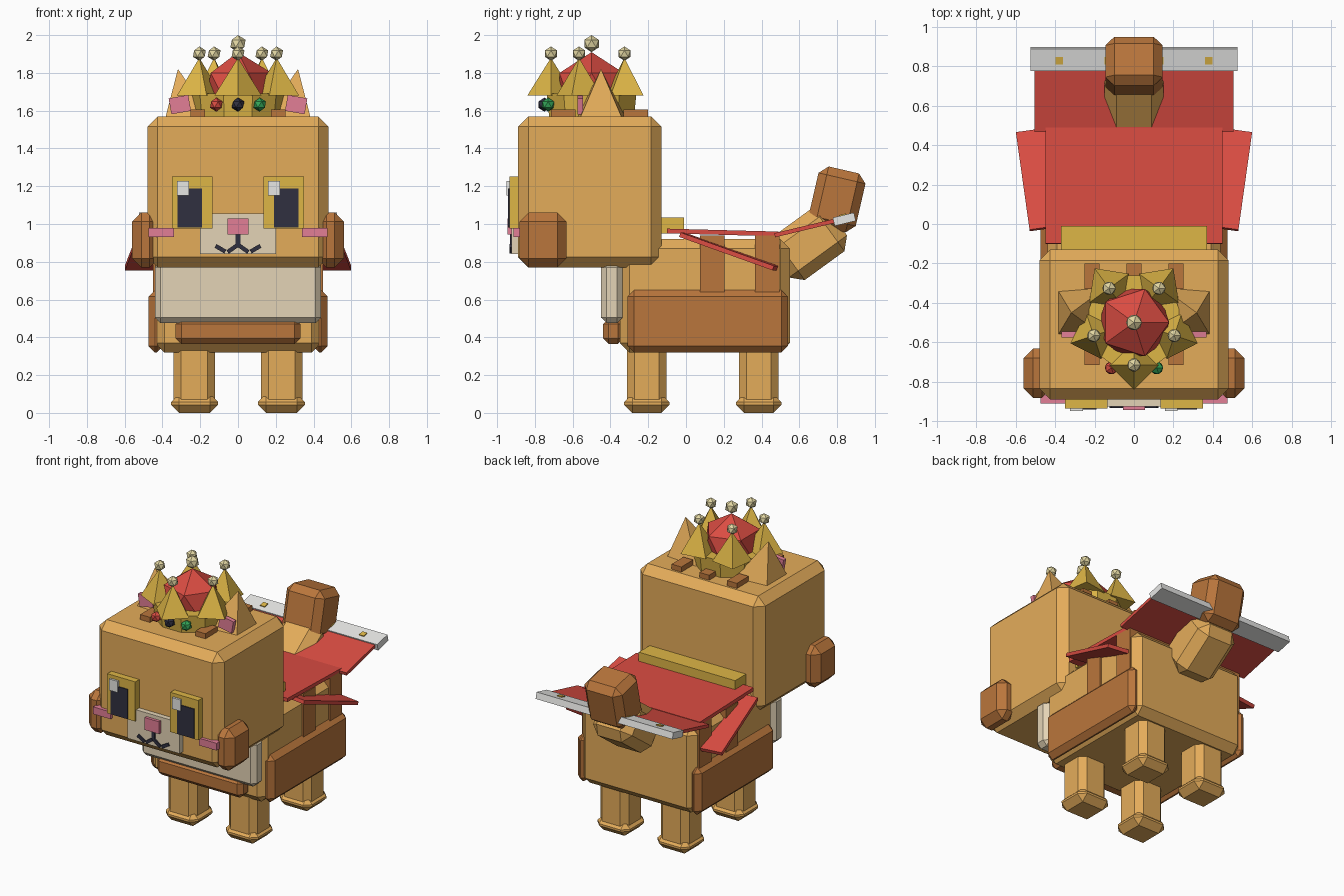
import bpy, bmesh, math
from mathutils import Matrix, Euler, Vector

if "Cube" in bpy.data.objects:
    bpy.data.objects.remove(bpy.data.objects["Cube"])


def mat(name, r, g, b):
    m = bpy.data.materials.new(name)
    lin = [((c / 255 + 0.055) / 1.055) ** 2.4 if c > 10 else c / 255 / 12.92 for c in (r, g, b)]
    m.diffuse_color = (*lin, 1)
    m.use_nodes = True
    m.node_tree.nodes["Principled BSDF"].inputs["Base Color"].default_value = m.diffuse_color
    return m


TAN = mat("tan_fur", 228, 172, 90)
BROWN = mat("brown_fur", 186, 118, 60)
CREAM = mat("cream_fur", 228, 212, 182)
GOLD = mat("gold", 222, 182, 70)
RED = mat("red_cloth", 218, 76, 66)
NAVY = mat("dark_navy", 48, 48, 64)
WHITE = mat("white_trim", 232, 232, 230)
PINK = mat("pink", 226, 126, 150)
GREEN = mat("green_gem", 52, 165, 88)
PALE = mat("pale_bead", 226, 214, 162)


def finish(bm, name, m, loc, rot=(0, 0, 0)):
    me = bpy.data.meshes.new(name)
    e = Euler([math.radians(a) for a in rot]).to_matrix().to_4x4()
    bmesh.ops.transform(bm, matrix=Matrix.Translation(Vector(loc)) @ e, verts=bm.verts)
    bmesh.ops.recalc_face_normals(bm, faces=bm.faces)
    bm.to_mesh(me)
    bm.free()
    me.materials.append(m)
    ob = bpy.data.objects.new(name, me)
    bpy.context.collection.objects.link(ob)
    return ob


def box(name, m, loc, size, bevel=0, rot=(0, 0, 0), vertical=False):
    """Chamfered box by centre and size."""
    bm = bmesh.new()
    bmesh.ops.create_cube(bm, size=1)
    bmesh.ops.scale(bm, vec=size, verts=bm.verts)
    if bevel:
        edges = [e for e in bm.edges if not vertical
                 or abs(e.verts[0].co.z - e.verts[1].co.z) > 1e-4]
        bmesh.ops.bevel(bm, geom=edges, offset=bevel, segments=1, affect='EDGES')
    return finish(bm, name, m, loc, rot)


def span(name, m, x, y, z, bevel=0, vertical=False):
    """Chamfered box by ranges."""
    r = (x, y, z)
    return box(name, m, [(a + b) / 2 for a, b in r], [b - a for a, b in r], bevel, vertical=vertical)


def pair(name, m, loc, size, bevel=0, rot=(0, 0, 0), vertical=False):
    """Mirrored pair of boxes."""
    for s, side in ((1, "right"), (-1, "left")):
        box(f"{name}_{side}", m, (s * loc[0], loc[1], loc[2]), size, bevel,
            (rot[0], s * rot[1], s * rot[2]), vertical)


def cone(name, m, loc, r1, r2, depth, sides, turn=0, rot=(0, 0, 0)):
    """Cone standing on loc."""
    bm = bmesh.new()
    bmesh.ops.create_cone(bm, cap_ends=True, segments=sides, radius1=r1, radius2=r2, depth=depth)
    bmesh.ops.translate(bm, vec=(0, 0, depth / 2), verts=bm.verts)
    bmesh.ops.rotate(bm, matrix=Matrix.Rotation(math.radians(turn), 3, 'Z'), verts=bm.verts)
    return finish(bm, name, m, loc, rot)


def ball(name, m, loc, r):
    bm = bmesh.new()
    bmesh.ops.create_icosphere(bm, subdivisions=1, radius=r)
    return finish(bm, name, m, loc)


# Body, side panels, chest
span("body", TAN, (-.44, .44), (-.35, .55), (.32, .92), .05)
pair("side_panel", BROWN, (.435, .115, .485), (.08, .85, .33), .035)
span("chest_bib", CREAM, (-.44, .44), (-.45, -.335), (.475, .80), .03)
span("chest_patch", BROWN, (-.33, .33), (-.44, -.33), (.365, .50), .03)
for i, y in enumerate((.14, .43)):
    span(f"body_stripe_{i}", BROWN, (-.45, .45), (y - .065, y + .065), (.6, .94))

# Legs and feet
for name, y in (("front", -.207), ("back", .385)):
    pair(f"{name}_leg", TAN, (.232, y, .19), (.22, .21, .28), .04, vertical=True)
    pair(f"{name}_foot", TAN, (.23, y, .05), (.25, .24, .10), .043)

# Tail
box("tail_base", TAN, (0, .65, .895), (.30, .38, .285), .06, (36, 0, 0))
box("tail_tip", BROWN, (0, .80, 1.13), (.29, .255, .32), .045, (-13, 0, 0))

# Cape
box("cape_top", RED, (0, .195, .955), (.90, .59, .025), rot=(-1.5, 0, 0))
box("cape_back", RED, (0, .635, .98), (1.01, .34, .022), rot=(13.5, 0, 0))
pair("cape_flap", RED, (.49, .225, .855), (.15, .53, .025), rot=(-19.5, 0, -8))
box("cape_trim", WHITE, (0, .838, 1.025), (1.05, .115, .045), rot=(13.5, 0, 0))
for x in (.13, .38):
    pair(f"trim_stud_{int(x * 100)}", GOLD, (x, .83, 1.046), (.037, .037, .012), rot=(13.5, 0, 0))
span("cape_collar", GOLD, (-.37, .37), (-.13, -.01), (.95, 1.035))

# Head and cheek tufts
span("head", TAN, (-.48, .48), (-.89, -.13), (.77, 1.57), .055)
pair("cheek_tuft", BROWN, (.49, -.757, .915), (.14, .25, .29), .048)

# Face
span("muzzle", CREAM, (-.2, .2), (-.925, -.88), (.84, 1.055))
span("nose", PINK, (-.055, .055), (-.945, -.92), (.945, 1.03))
span("mouth_line", NAVY, (-.013, .013), (-.932, -.92), (.875, .946))
pair("mouth_inner", NAVY, (.03, -.928, .869), (.06, .012, .022), rot=(0, 35, 0))
pair("mouth_outer", NAVY, (.093, -.928, .869), (.06, .012, .022), rot=(0, -30, 0))
pair("blush", PINK, (.407, -.89, .955), (.135, .044, .05))
pair("eye", GOLD, (.242, -.91, 1.115), (.215, .05, .275))
pair("pupil", NAVY, (.255, -.938, 1.085), (.13, .008, .205))
for side, x in (("left", -.292), ("right", .19)):
    span(f"eye_shine_{side}", WHITE, (x - .032, x + .032), (-.95, -.93), (1.15, 1.228))

# Ears
for s, side in ((1, "right"), (-1, "left")):
    cone(f"ear_{side}", TAN, (s * .27, -.45, 1.55), .177, 0, .275, 4, 45, (0, s * 10, 0))
pair("inner_ear", PINK, (.308, -.56, 1.632), (.105, .03, .085), rot=(0, 10, 0))

# Stripes on top of the head
span("head_stripe_middle", BROWN, (-.037, .037), (-.33, -.2), (1.56, 1.605))
pair("head_stripe_back", BROWN, (.213, -.265, 1.583), (.075, .13, .045))
pair("head_stripe_front", BROWN, (.213, -.65, 1.583), (.075, .13, .045))

# Crown
CY = -.5
cone("crown_band", GOLD, (0, CY, 1.56), .235, .25, .13, 10, 18)
ball("crown_cushion", RED, (0, CY, 1.71), .2)
for i in range(5):
    a = math.radians(-90 + 72 * i)
    x, y = .215 * math.cos(a), CY + .215 * math.sin(a)
    cone(f"crown_point_{i}", GOLD, (x, y, 1.68), .125, 0, .2, 4, -90 + 72 * i)
    ball(f"crown_bead_{i}", PALE, (x, y, 1.902), .038)
ball("crown_top_bead", PALE, (0, CY, 1.955), .045)
for name, m, x, y in (("red", RED, -.115, -.73), ("navy", NAVY, 0, -.75), ("green", GREEN, .115, -.73)):
    ball(f"crown_gem_{name}", m, (x, y, 1.632), .037)
